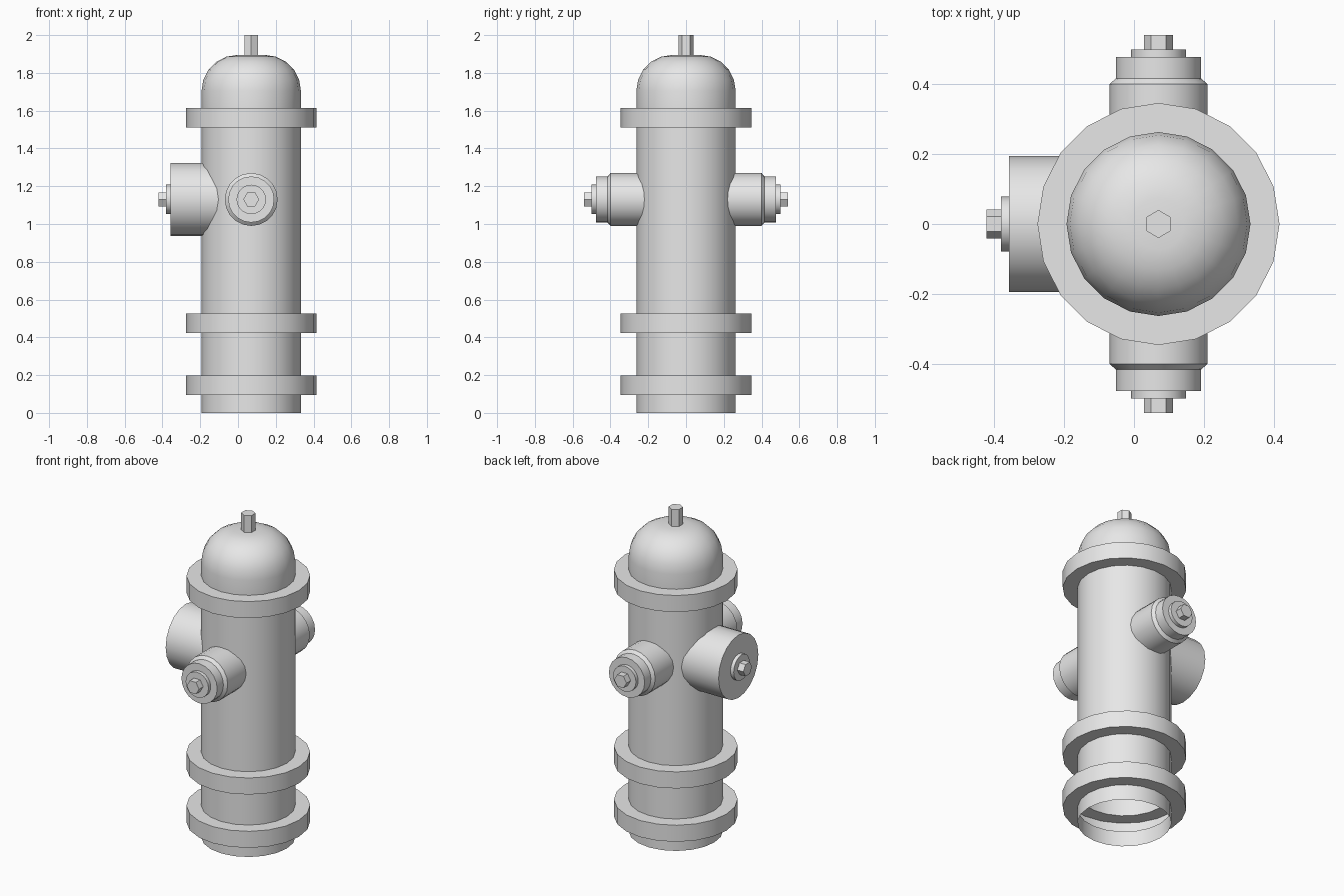
import bpy
import bmesh
from math import cos, sin, pi, radians
from mathutils import Matrix

cube = bpy.data.objects.get("Cube")
if cube:
    bpy.data.objects.remove(cube, do_unlink=True)

AXIS_X = 0.07      # centre line of the barrel
BODY_R = 0.263
FLANGE_R = 0.346
NOZZLE_Z = 1.13

# One plain grey for everything
grey = bpy.data.materials.new("plain_grey")
grey.use_nodes = True
colour = (0.8, 0.8, 0.8, 1)
grey.diffuse_color = colour
for node in grey.node_tree.nodes:
    if node.type == 'BSDF_PRINCIPLED':
        node.inputs["Base Color"].default_value = colour


def lathe(name, profile, sides, place, phase=0.0):
    """Spin (radius, height) points around z, cap the end, then place it."""
    bm = bmesh.new()
    rings = []
    for r, z in profile:
        rings.append([bm.verts.new((r * cos(phase + 2 * pi * i / sides),
                                    r * sin(phase + 2 * pi * i / sides), z))
                      for i in range(sides)])
    for low, high in zip(rings, rings[1:]):
        for i in range(sides):
            j = (i + 1) % sides
            bm.faces.new((low[i], low[j], high[j], high[i]))
    bm.faces.new(rings[-1])
    mesh = bpy.data.meshes.new(name)
    bm.to_mesh(mesh)
    bm.free()
    mesh.materials.append(grey)
    mesh.shade_smooth()
    mesh.set_sharp_from_angle(angle=radians(30))
    obj = bpy.data.objects.new(name, mesh)
    obj.matrix_world = place
    bpy.context.collection.objects.link(obj)
    return obj


# Barrel: an open-bottomed shell with three hollow flanges and a domed top
profile = [(BODY_R, 0)]
for bottom, top in ((0.095, 0.197), (0.424, 0.526), (1.512, 1.614)):
    profile += [(BODY_R, bottom), (FLANGE_R, bottom),
                (FLANGE_R, top), (BODY_R, top)]
dome_r = 0.19
for step in range(6):
    a = step * pi / 10
    profile.append((BODY_R - dome_r + dome_r * cos(a),
                    1.705 + dome_r * sin(a)))
upright = Matrix.Translation((AXIS_X, 0, 0))
lathe("barrel", profile, 20, upright)

# Top operating nut
lathe("top_nut", [(0.04, 1.88), (0.04, 2.0)], 6, upright, pi / 2)


def outlet(name, profile, turn, phase):
    """Nozzle with a washer and a hexagonal nut on its end."""
    place = Matrix.Translation((AXIS_X, 0, NOZZLE_Z)) @ turn
    end = profile[-1][1]
    lathe(name + "_nozzle", profile, 20, place)
    washer = end + 0.022
    lathe(name + "_washer", [(0.078, end - 0.01), (0.078, washer)], 20, place)
    lathe(name + "_nut", [(0.042, washer - 0.01), (0.042, washer + 0.041)],
          6, place, phase)


# Small hose outlets front and back, large pumper outlet on the right
hose = [(0.14, 0.2), (0.14, 0.4), (0.122, 0.416), (0.122, 0.477)]
outlet("front", hose, Matrix.Rotation(pi / 2, 4, 'X'), 0)
outlet("back", hose, Matrix.Rotation(-pi / 2, 4, 'X'), 0)
outlet("right", [(0.194, 0.16), (0.194, 0.428)],
       Matrix.Rotation(-pi / 2, 4, 'Y'), pi / 2)
